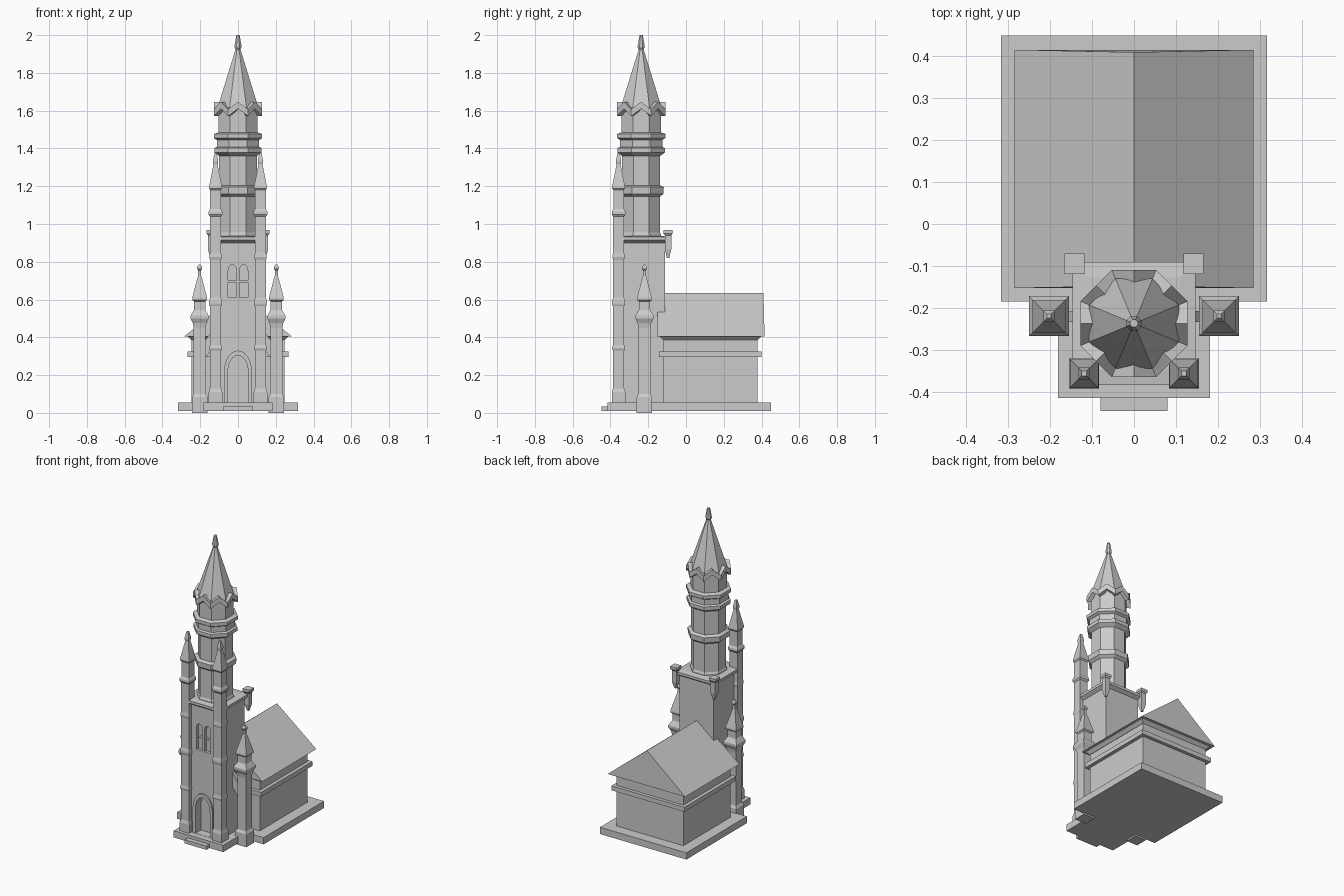
import bpy, bmesh
from math import pi, cos, sin

if "Cube" in bpy.data.objects:
    bpy.data.objects.remove(bpy.data.objects["Cube"])

TY = -0.2375  # tower centre in y


def finish(name, bm):
    bmesh.ops.recalc_face_normals(bm, faces=bm.faces)
    me = bpy.data.meshes.new(name)
    bm.to_mesh(me)
    bm.free()
    ob = bpy.data.objects.new(name, me)
    bpy.context.collection.objects.link(ob)
    return ob


def loft(name, rings, close=False):
    """Skin equal-length rings; cap the ends or close into a loop."""
    bm = bmesh.new()
    vs = [[bm.verts.new(p) for p in r] for r in rings]
    n = len(vs[0])
    pairs = list(zip(vs, vs[1:])) + ([(vs[-1], vs[0])] if close else [])
    for a, b in pairs:
        for i in range(n):
            j = (i + 1) % n
            bm.faces.new((a[i], a[j], b[j], b[i]))
    if not close:
        bm.faces.new(vs[0])
        bm.faces.new(vs[-1])
    return finish(name, bm)


def stack(name, profile, n, x, y):
    """n-sided tower from (half width, z) pairs, flats facing the axes."""
    k = 1 / cos(pi / n)
    return loft(name, [[(x + h * k * cos((2 * i + 1) * pi / n),
                         y + h * k * sin((2 * i + 1) * pi / n), z)
                        for i in range(n)] for h, z in profile])


def box(name, x0, x1, y0, y1, z0, z1):
    return loft(name, [[(x0, y0, z), (x1, y0, z), (x1, y1, z), (x0, y1, z)]
                       for z in (z0, z1)])


def prism(name, pts, y0, y1):
    return loft(name, [[(x, y, z) for x, z in pts] for y in (y0, y1)])


def arch(cx, hw, z0, spring, top, n=12):
    return [(cx - hw, z0), (cx + hw, z0)] + [
        (cx + hw * cos(pi * i / n), spring + (top - spring) * sin(pi * i / n))
        for i in range(n + 1)]


def cut(ob, cutter):
    cutter.hide_render = True
    cutter.hide_set(True)
    m = ob.modifiers.new("cut", 'BOOLEAN')
    m.operation = 'DIFFERENCE'
    m.solver = 'EXACT'
    m.object = cutter


# Plinth and entrance step
loft("plinth", [[(-.318, .45, z), (-.318, -.185, z), (-.182, -.185, z), (-.182, -.415, z),
                 (.182, -.415, z), (.182, -.185, z), (.318, -.185, z), (.318, .45, z)]
                for z in (.01, .055)])
box("entrance_step", -.08, .08, -.447, -.41, .01, .035)

# Nave: walls, string course, cornice and gabled roof
box("nave_walls", -.245, .245, -.12, .378, .05, .41)
box("nave_string_course", -.268, .268, -.142, .40, .295, .325)
loft("nave_cornice", [[(-a, -.118 - b, z), (a, -.118 - b, z), (a, .376 + b, z), (-a, .376 + b, z)]
                      for a, b, z in ((.247, .002, .385), (.27, .025, .408))])
bm = bmesh.new()
roof = [[bm.verts.new(p) for p in ((-.285, y, .405), (.285, y, .405), (0, yr, .635))]
        for y, yr in ((-.153, -.148), (.416, .41))]
bm.faces.new(roof[0])
bm.faces.new(roof[1])
for i in range(3):
    j = (i + 1) % 3
    bm.faces.new((roof[0][i], roof[0][j], roof[1][j], roof[1][i]))
finish("nave_roof", bm)

# Square tower with cornice
tower = stack("tower_body", [(.125, .05), (.125, .90), (.147, .915), (.147, .932), (.11, .937)],
              4, 0, TY)

# Doorway: raised surround with a recessed arch
surround = prism("door_surround", arch(0, .073, .05, .22, .33), -.372, -.35)
door_cut = prism("door_cutter", arch(0, .053, .056, .22, .305), -.40, -.315)
cut(surround, door_cut)
cut(tower, door_cut)

# Paired belfry windows with a crossbar
for side in (-1, 1):
    c = prism("window_cutter", arch(side * .03, .022, .61, .75, .785), -.40, -.342)
    cut(tower, c)
    box("window_bar", side * .03 - .024, side * .03 + .024, -.358, -.335, .69, .70)

front = [(.036, .01), (.036, .11), (.03, .13), (.03, .33), (.034, .34), (.03, .36),
         (.03, .565), (.034, .575), (.034, .59), (.029, .61), (.029, .81), (.033, .825),
         (.029, .85), (.029, 1.04), (.036, 1.05), (.036, 1.066), (.028, 1.08),
         (.028, 1.18), (.034, 1.188), (.034, 1.198), (.011, 1.315), (.014, 1.325),
         (.014, 1.335), (.006, 1.375)]
side_p = [(.041, 0), (.041, .085), (.032, .10), (.032, .45), (.036, .475), (.048, .50),
          (.048, .515), (.03, .545), (.03, .59), (.039, .598), (.039, .61), (.012, .715),
          (.008, .725), (.008, .755), (.013, .762), (.013, .772), (.005, .785)]
corbel = [(.006, .82), (.017, .865), (.017, .94), (.024, .95), (.024, .967)]

for s in (-1, 1):
    # Corner pinnacles, free-standing side pinnacles, hanging corner turrets
    stack("front_pinnacle", front, 4, s * .119, -.357)
    stack("side_pinnacle", side_p, 4, s * .203, -.22)
    stack("corner_turret", corbel, 4, s * .142, -.095)
    # Sloping strut tying the side pinnacle to the tower
    prism("flying_buttress", [(s * .12, .36), (s * .19, .27), (s * .19, .36), (s * .12, .46)],
          -.234, -.208)

# Octagonal upper tower with ring mouldings
stack("octagon_tower", [(.105, .93), (.105, .945), (.1, .955), (.1, 1.145), (.118, 1.16),
                        (.12, 1.195), (.1, 1.205), (.1, 1.36), (.125, 1.378), (.125, 1.402),
                        (.112, 1.408), (.112, 1.445), (.128, 1.455), (.128, 1.477),
                        (.104, 1.485), (.104, 1.61)], 8, 0, TY)

# Zigzag gable collar: peaks at facet centres, valleys at corners
rings = []
for apo, dz in ((.128, -.036), (.128, 0), (.07, 0), (.07, -.036)):
    ring = []
    for i in range(16):
        r, z = (apo, 1.647) if i % 2 == 0 else (apo / cos(pi / 8), 1.607)
        ring.append((r * cos(i * pi / 8), TY + r * sin(i * pi / 8), z + dz))
    rings.append(ring)
loft("gable_collar", rings, close=True)

# Spire and finial
stack("spire", [(.104, 1.60), (.107, 1.62), (.013, 1.925), (.018, 1.935), (.018, 1.945),
                (.009, 2.0)], 8, 0, TY)
